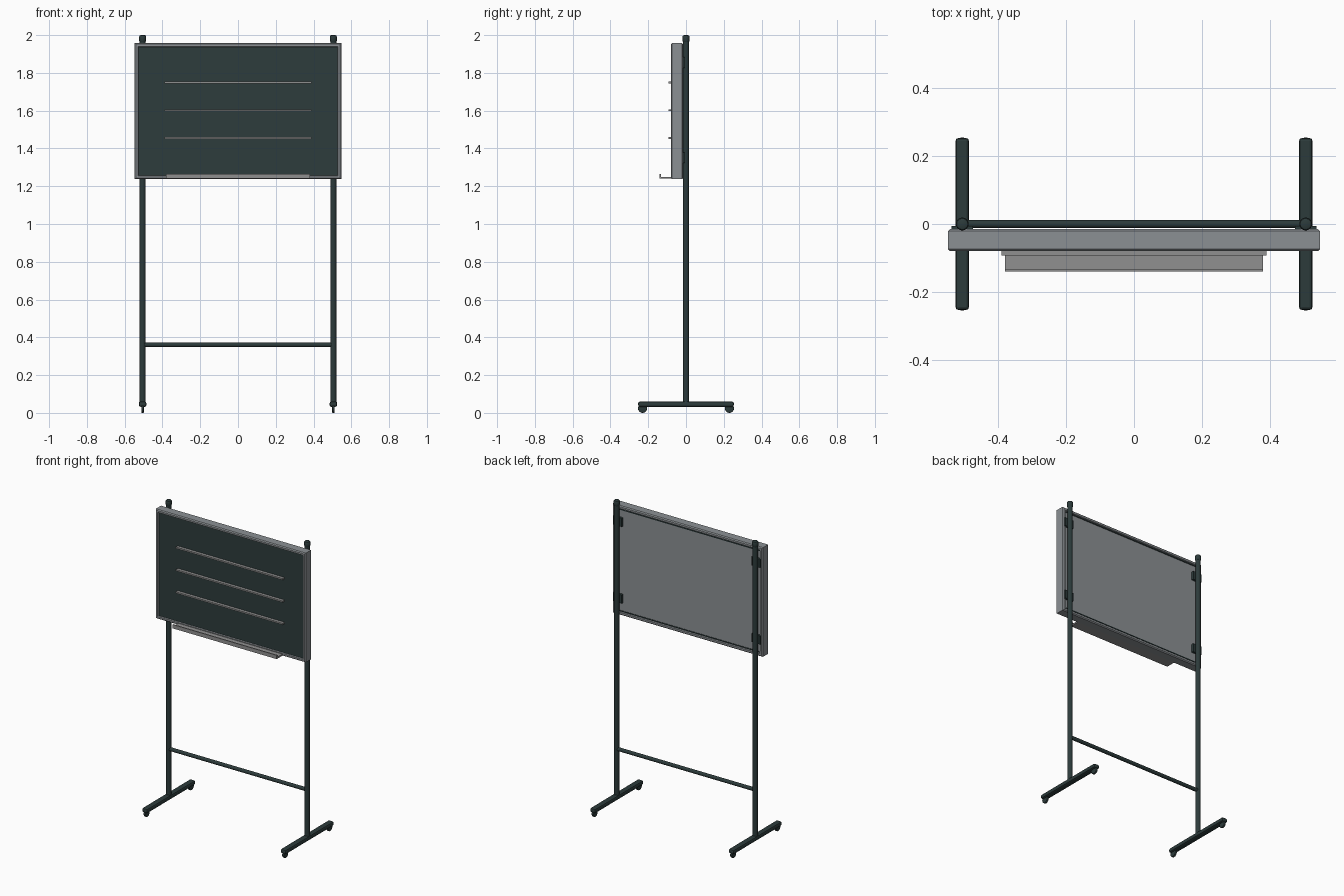
import bpy, bmesh, math
from mathutils import Matrix

cube = bpy.data.objects.get("Cube")
if cube:
    bpy.data.objects.remove(cube, do_unlink=True)


def material(name, rgb):
    m = bpy.data.materials.new(name)
    m.use_nodes = True
    m.diffuse_color = (*rgb, 1)
    m.node_tree.nodes["Principled BSDF"].inputs["Base Color"].default_value = (*rgb, 1)
    return m


DARK = material("dark green metal", (0.025, 0.043, 0.043))
SLATE = material("writing surface", (0.027, 0.045, 0.045))
GREY = material("grey aluminium", (0.26, 0.28, 0.295))
PALE = material("neutral grey", (0.28, 0.28, 0.28))


def finish(name, bm, mat, smooth=False):
    bmesh.ops.recalc_face_normals(bm, faces=bm.faces)
    me = bpy.data.meshes.new(name)
    bm.to_mesh(me)
    bm.free()
    me.materials.append(mat)
    ob = bpy.data.objects.new(name, me)
    bpy.context.collection.objects.link(ob)
    if smooth:
        bpy.ops.object.select_all(action="DESELECT")
        ob.select_set(True)
        bpy.context.view_layer.objects.active = ob
        bpy.ops.object.shade_smooth_by_angle(angle=math.radians(35))
    return ob


def box(name, x, y, z, mat, bevel=0, segments=1):
    """Box given by its (low, high) range on each axis."""
    bm = bmesh.new()
    bmesh.ops.create_cube(bm, size=1)
    for v in bm.verts:
        v.co = [(a + b) / 2 + c * (b - a) for c, (a, b) in zip(v.co, (x, y, z))]
    if bevel:
        bmesh.ops.bevel(bm, geom=bm.edges[:], offset=bevel, segments=segments,
                        profile=0.5, affect="EDGES")
    return finish(name, bm, mat)


def rod(name, centre, radius, length, mat, axis="Z", sides=16, bevel=0):
    bm = bmesh.new()
    bmesh.ops.create_cone(bm, cap_ends=True, segments=sides, radius1=radius,
                          radius2=radius, depth=length)
    if bevel:
        rim = [e for e in bm.edges if abs(e.verts[0].co.z - e.verts[1].co.z) < 1e-5]
        bmesh.ops.bevel(bm, geom=rim, offset=bevel, segments=2, profile=0.5, affect="EDGES")
    turn = Matrix.Rotation(math.pi / 2, 4, "Y") if axis == "X" else Matrix()
    bmesh.ops.transform(bm, matrix=Matrix.Translation(centre) @ turn, verts=bm.verts)
    return finish(name, bm, mat, True)


# Board extents
HALF, LOW, HIGH = 0.547, 1.238, 1.958
POST = 0.505

# Frame: one profile of (inset, depth) carried round the rectangle
profile = [(0.021, -0.068), (0.017, -0.08), (0.006, -0.08), (0, -0.074),
           (0, -0.021), (0.006, -0.015), (0.018, -0.015), (0.022, -0.024)]
bm = bmesh.new()
rings = []
for sx, top in ((-1, False), (1, False), (1, True), (-1, True)):
    rings.append([bm.verts.new((sx * (HALF - i), y, HIGH - i if top else LOW + i))
                  for i, y in profile])
n = len(profile)
for k in range(4):
    a, b = rings[k], rings[(k + 1) % 4]
    for j in range(n):
        bm.faces.new((a[j], a[(j + 1) % n], b[(j + 1) % n], b[j]))
finish("board_frame", bm, GREY)

# Front writing surface and rear panel
inner = HALF - 0.019
span = (LOW + 0.019, HIGH - 0.019)
box("writing_panel", (-inner, inner), (-0.072, -0.05), span, SLATE)
box("rear_panel", (-inner, inner), (-0.05, -0.022), span, GREY)
for i, z in enumerate((LOW + 0.026, HIGH - 0.026)):
    box(f"rear_seal_{i + 1}", (-inner, inner), (-0.03, -0.019),
        (z - 0.003, z + 0.003), DARK)

# Ledges across the front
for i, z in enumerate((1.455, 1.602, 1.75)):
    box(f"ledge_{i + 1}", (-0.39, 0.39), (-0.092, -0.07), (z - 0.005, z + 0.005), PALE)

# Tray with a raised front lip
box("tray_base", (-0.38, 0.38), (-0.14, -0.075), (1.24, 1.25), PALE)
box("tray_lip", (-0.38, 0.38), (-0.14, -0.133), (1.24, 1.265), PALE)

# Stand: posts, knobs, mounting plates, feet and casters on both sides
for side, s in (("left", 1), ("right", -1)):
    x = s * POST
    rod(f"{side}_post", (x, 0, 1.01), 0.016, 1.92, DARK)
    rod(f"{side}_knob", (x, 0, 1.981), 0.019, 0.038, DARK, bevel=0.009)
    for i, z in enumerate((1.35, 1.855)):
        box(f"{side}_mounting_plate_{i + 1}", (x - 0.032, x + 0.032), (-0.024, -0.006),
            (z - 0.028, z + 0.028), DARK)
    box(f"{side}_foot", (x - 0.02, x + 0.02), (-0.253, 0.253), (0.032, 0.06), DARK, 0.009, 2)
    for end, e in (("front", -1), ("back", 1)):
        rod(f"{side}_{end}_caster", (x, e * 0.23, 0.024), 0.024, 0.013, DARK, "X", 20, 0.002)

# Crossbar between the posts
rod("crossbar", (0, 0, 0.36), 0.012, 2 * POST, DARK, "X")
